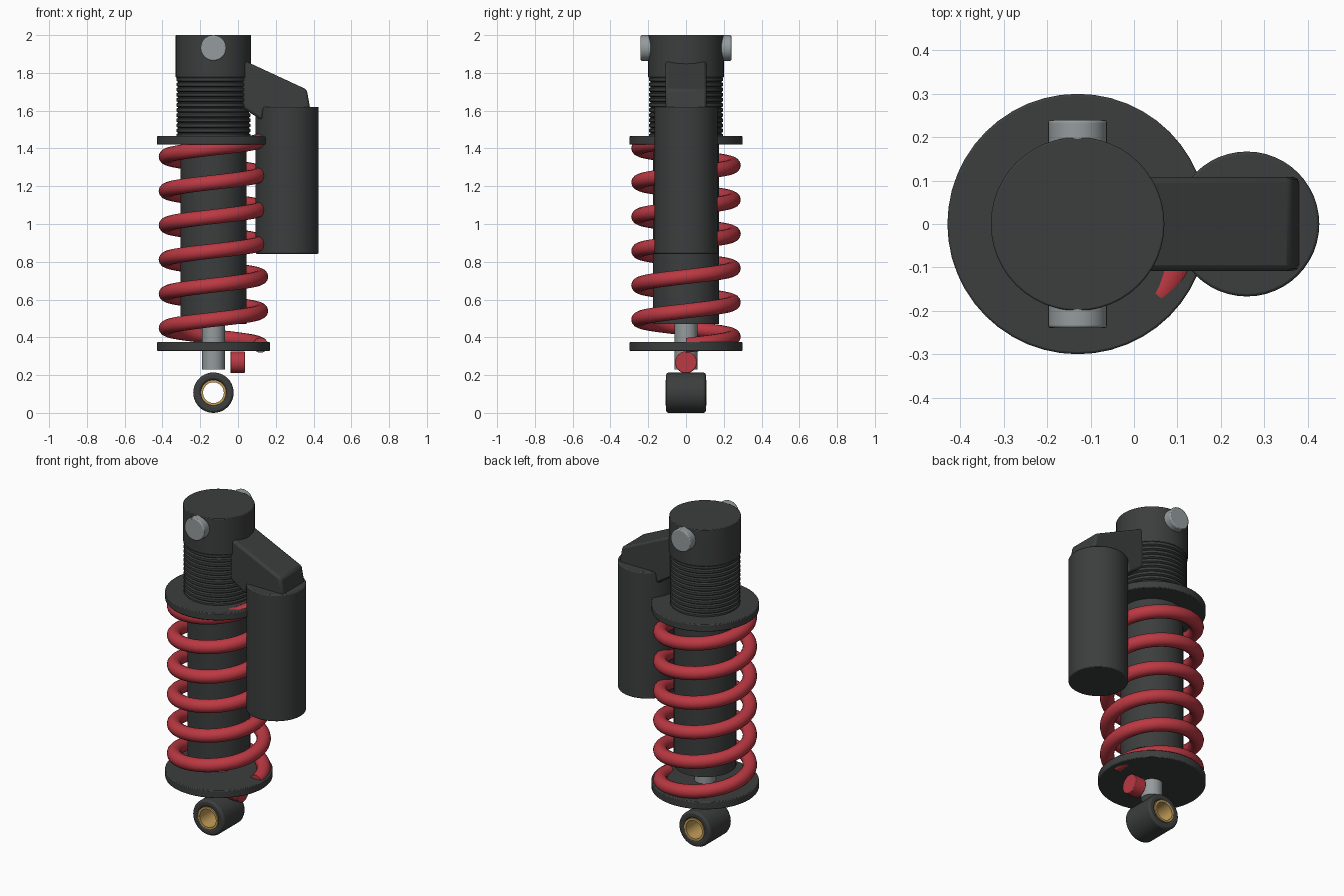
import bpy, bmesh
from math import pi, cos, sin, radians
from mathutils import Matrix

if "Cube" in bpy.data.objects:
    bpy.data.objects.remove(bpy.data.objects["Cube"])

CX = -0.13  # main axis of the shock


def mat(name, col):
    m = bpy.data.materials.new(name)
    m.diffuse_color = (*col, 1)
    m.use_nodes = True
    m.node_tree.nodes["Principled BSDF"].inputs["Base Color"].default_value = m.diffuse_color
    return m


DARK = mat("dark_metal", (0.045, 0.048, 0.047))
STEEL = mat("steel", (0.30, 0.33, 0.34))
RED = mat("red_paint", (0.50, 0.04, 0.055))
BRASS = mat("brass", (0.55, 0.34, 0.10))


def finish(bm, name, material, bevel=0.0):
    bmesh.ops.recalc_face_normals(bm, faces=bm.faces)
    me = bpy.data.meshes.new(name)
    bm.to_mesh(me)
    bm.free()
    ob = bpy.data.objects.new(name, me)
    bpy.context.collection.objects.link(ob)
    me.materials.append(material)
    if bevel:
        b = ob.modifiers.new("bevel", 'BEVEL')
        b.width, b.segments, b.limit_method = bevel, 2, 'ANGLE'
        b.angle_limit = radians(35)
    bpy.ops.object.select_all(action='DESELECT')
    bpy.context.view_layer.objects.active = ob
    ob.select_set(True)
    bpy.ops.object.shade_smooth_by_angle(angle=radians(35))
    return ob


def lathe(name, profile, material, place, sides=48, closed=False, bevel=0.0):
    """Spin an (r, h) profile round z; open profiles get end caps."""
    bm = bmesh.new()
    rings = [[bm.verts.new((r * cos(2 * pi * i / sides), r * sin(2 * pi * i / sides), h))
              for i in range(sides)] for r, h in profile]
    pairs = list(zip(rings, rings[1:]))
    if closed:
        pairs.append((rings[-1], rings[0]))
    for a, b in pairs:
        for i in range(sides):
            j = (i + 1) % sides
            bm.faces.new((a[i], a[j], b[j], b[i]))
    if not closed:
        bm.faces.new(rings[0])
        bm.faces.new(rings[-1])
    bm.transform(place)
    return finish(bm, name, material, bevel)


def upright(name, r, z0, z1, material, x=CX, bevel=0.0, sides=48):
    return lathe(name, [(r, z0), (r, z1)], material,
                 Matrix.Translation((x, 0, 0)), sides, bevel=bevel)


# Main body, piston rod and top cap
upright("damper_body", 0.175, 0.47, 1.45, DARK)
upright("piston_rod", 0.06, 0.23, 0.60, STEEL, sides=32)
upright("top_cap", 0.20, 1.775, 2.0, DARK, bevel=0.004)

# Spring seats
upright("upper_spring_seat", 0.30, 1.42, 1.465, DARK, bevel=0.005)
upright("lower_spring_seat", 0.30, 0.328, 0.375, DARK, bevel=0.005)

# Threaded section: ridged profile
N, z0, z1 = 12, 1.455, 1.78
step = (z1 - z0) / N
prof = []
for i in range(N):
    z = z0 + i * step
    prof += [(0.187, z), (0.196, z + step * 0.2), (0.196, z + step * 0.75), (0.187, z + step * 0.95)]
lathe("threaded_collar", prof, DARK, Matrix.Translation((CX, 0, 0)))

# Top mounting pin through the cap, along y
lathe("top_mount_pin", [(0.068, -0.24), (0.068, 0.24)], STEEL,
      Matrix.Translation((CX, 0, 1.932)) @ Matrix.Rotation(pi / 2, 4, 'X'), 32, bevel=0.006)

# Bottom eye and its bushing, along y
eye = Matrix.Translation((CX, 0, 0.107)) @ Matrix.Rotation(pi / 2, 4, 'X')
lathe("bottom_eye", [(0.066, -0.105), (0.107, -0.105), (0.107, 0.105), (0.066, 0.105)],
      DARK, eye, 40, closed=True, bevel=0.012)
lathe("eye_bushing", [(0.055, -0.108), (0.068, -0.108), (0.068, 0.108), (0.055, 0.108)],
      BRASS, eye, 32, closed=True)

# Rebound adjuster knob, along x
lathe("rebound_knob", [(0.058, -0.04), (0.058, 0.036)], RED,
      Matrix.Translation((0, 0, 0.268)) @ Matrix.Rotation(pi / 2, 4, 'Y'), 24, bevel=0.004)

# Reservoir and the bridge joining it to the cap
upright("reservoir", 0.167, 0.842, 1.62, DARK, x=0.26, bevel=0.006)
side = [(-0.03, 1.895), (0.04, 1.862), (0.364, 1.712), (0.384, 1.60),
        (0.14, 1.60), (0.127, 1.548), (0.04, 1.605), (-0.03, 1.65)]
bm = bmesh.new()
face = bm.faces.new([bm.verts.new((x, -0.108, z)) for x, z in side])
ext = bmesh.ops.extrude_face_region(bm, geom=[face])
bmesh.ops.translate(bm, vec=(0, 0.216, 0),
                    verts=[v for v in ext["geom"] if isinstance(v, bmesh.types.BMVert)])
finish(bm, "reservoir_bridge", DARK, bevel=0.014)

# Coil spring: wire swept along a helix
TURNS, SEG, SIDES, R, WIRE = 6, 48, 14, 0.25, 0.04
bm = bmesh.new()
prev = None
for k in range(TURNS * SEG + 1):
    a = 2 * pi * k / SEG
    z = 0.358 + 0.1815 * k / SEG
    ring = []
    for s in range(SIDES):
        t = 2 * pi * s / SIDES
        r = R + WIRE * cos(t)
        ring.append(bm.verts.new((CX + r * cos(a), r * sin(a), z + WIRE * sin(t))))
    if prev:
        for s in range(SIDES):
            j = (s + 1) % SIDES
            bm.faces.new((prev[s], prev[j], ring[j], ring[s]))
    else:
        bm.faces.new(ring)
    prev = ring
bm.faces.new(prev)
finish(bm, "coil_spring", RED)
